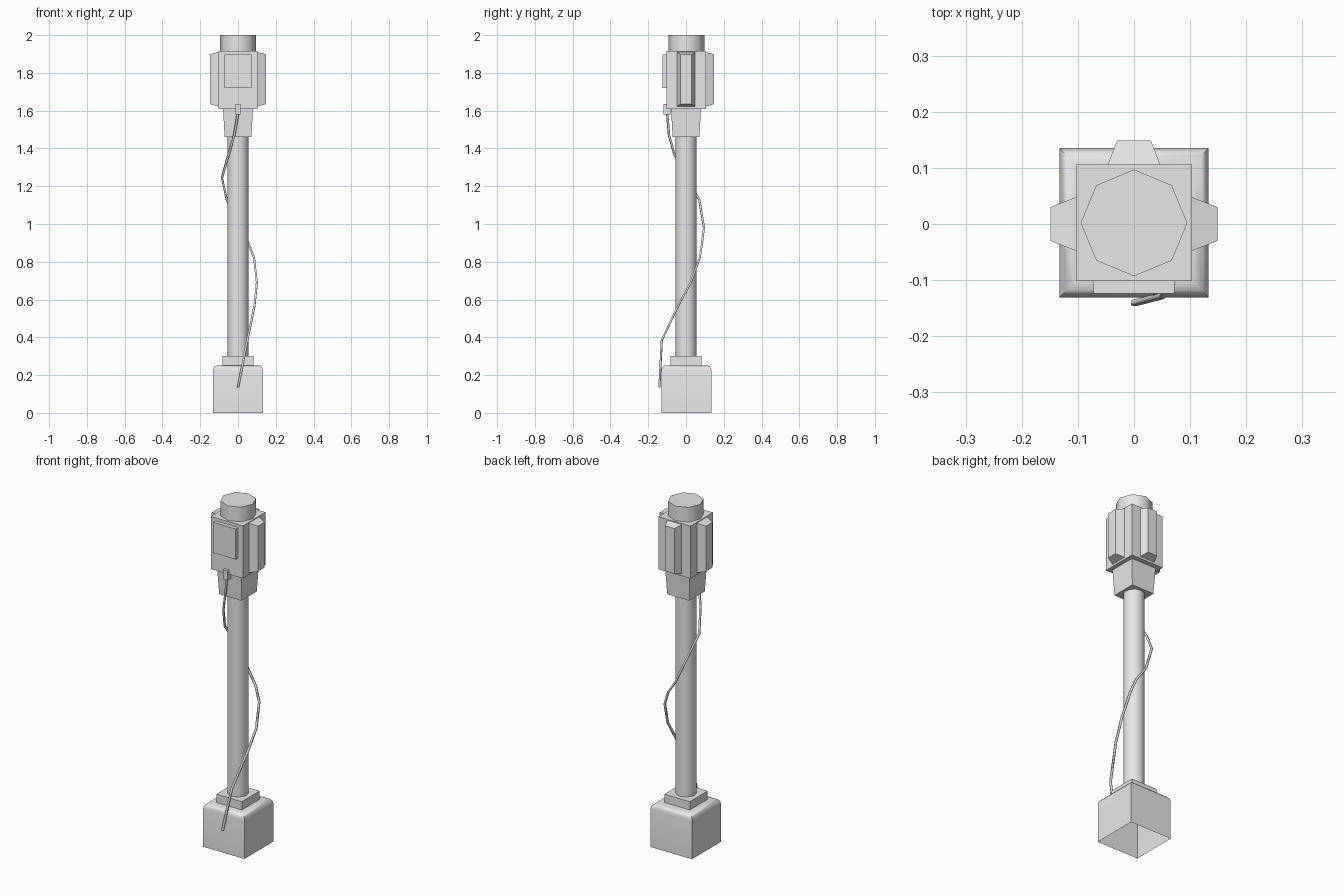
import bpy
import bmesh
import math
from mathutils import Matrix

cube = bpy.data.objects.get("Cube")
if cube:
    bpy.data.objects.remove(cube, do_unlink=True)

grey = bpy.data.materials.new("light_grey")
grey.use_nodes = True
colour = (0.8, 0.8, 0.8, 1)
grey.diffuse_color = colour
grey.node_tree.nodes["Principled BSDF"].inputs["Base Color"].default_value = colour


def finish(name, bm, smooth=None):
    """Turn a bmesh into a named object, optionally smoothed by angle."""
    bmesh.ops.recalc_face_normals(bm, faces=bm.faces)
    mesh = bpy.data.meshes.new(name)
    bm.to_mesh(mesh)
    bm.free()
    mesh.materials.append(grey)
    obj = bpy.data.objects.new(name, mesh)
    bpy.context.collection.objects.link(obj)
    if smooth:
        bpy.ops.object.select_all(action="DESELECT")
        obj.select_set(True)
        bpy.context.view_layer.objects.active = obj
        bpy.ops.object.shade_smooth_by_angle(angle=math.radians(smooth))
    return obj


def loft(bm, *rings):
    """Bridge equal-sized point rings and cap both ends."""
    loops = [[bm.verts.new(p) for p in ring] for ring in rings]
    n = len(loops[0])
    for a, b in zip(loops, loops[1:]):
        for i in range(n):
            j = (i + 1) % n
            bm.faces.new((a[i], a[j], b[j], b[i]))
    return bm.faces.new(loops[0]), bm.faces.new(loops[-1])


def rect(hx, hy, z, cy=0):
    return [(-hx, cy - hy, z), (hx, cy - hy, z), (hx, cy + hy, z), (-hx, cy + hy, z)]


def block(name, lower, upper):
    bm = bmesh.new()
    loft(bm, lower, upper)
    return finish(name, bm)


def cylinder(name, radius, z0, z1, sides, cy=0):
    bm = bmesh.new()
    rings = [[(radius * math.cos(math.tau * i / sides),
               cy + radius * math.sin(math.tau * i / sides), z)
              for i in range(sides)] for z in (z0, z1)]
    loft(bm, *rings)
    return finish(name, bm, 50)


# Hollow foot with a rounded shoulder and an open underside
bm = bmesh.new()
shoulder = []
for step in range(4):
    a = math.pi / 2 * step / 3
    half = 0.108 + 0.025 * math.cos(a)
    shoulder.append(rect(half, half, 0.222 + 0.03 * math.sin(a), 0.002))
underside, top = loft(bm, rect(0.133, 0.133, 0, 0.002), *shoulder)
bm.faces.remove(underside)
finish("base", bm, 50)

# Collar and pole
block("base_collar", rect(0.082, 0.082, 0.25), rect(0.082, 0.082, 0.3))
cylinder("pole", 0.056, 0.29, 1.47, 12)

# Head, neck and round top
block("neck", rect(0.071, 0.071, 1.46), rect(0.079, 0.079, 1.615))
block("head", rect(0.103, 0.104, 1.61, 0.002), rect(0.103, 0.104, 1.915, 0.002))
cylinder("top_cap", 0.095, 1.91, 2, 8, 0.002)

# Front panel and cable plug
block("front_panel", rect(0.072, 0.013, 1.72, -0.111), rect(0.072, 0.013, 1.897, -0.111))
block("cable_plug", rect(0.014, 0.018, 1.58, -0.1), rect(0.014, 0.018, 1.635, -0.1))

# Tapered fins on both sides and the back
for name, turn in (("fin_left", 0), ("fin_back", 90), ("fin_right", 180)):
    bm = bmesh.new()
    loft(bm, *[[(x, -w, z0), (x, w, z0), (x, w, z1), (x, -w, z1)]
               for x, w, z0, z1 in ((0.098, 0.05, 1.62, 1.912), (0.149, 0.03, 1.635, 1.898))])
    bm.transform(Matrix.Rotation(math.radians(turn), 4, "Z"))
    finish(name, bm)

# Cable winding down around the pole
path = [(0, -0.1, 1.59), (-0.02, -0.09, 1.47), (-0.05, -0.062, 1.37),
        (-0.085, 0, 1.245), (-0.06, 0.07, 1.13), (0, 0.095, 0.98),
        (0.055, 0.085, 0.9), (0.085, 0.073, 0.82), (0.1, 0.025, 0.69),
        (0.088, -0.04, 0.57), (0.05, -0.128, 0.385), (0, -0.141, 0.135)]
curve = bpy.data.curves.new("cable", "CURVE")
curve.dimensions = "3D"
curve.bevel_depth = 0.007
curve.bevel_resolution = 0
curve.use_fill_caps = True
spline = curve.splines.new("POLY")
spline.points.add(len(path) - 1)
for point, co in zip(spline.points, path):
    point.co = (*co, 1)
curve.materials.append(grey)
cable = bpy.data.objects.new("cable", curve)
bpy.context.collection.objects.link(cable)
bpy.ops.object.select_all(action="DESELECT")
cable.select_set(True)
bpy.context.view_layer.objects.active = cable
bpy.ops.object.convert(target="MESH")
